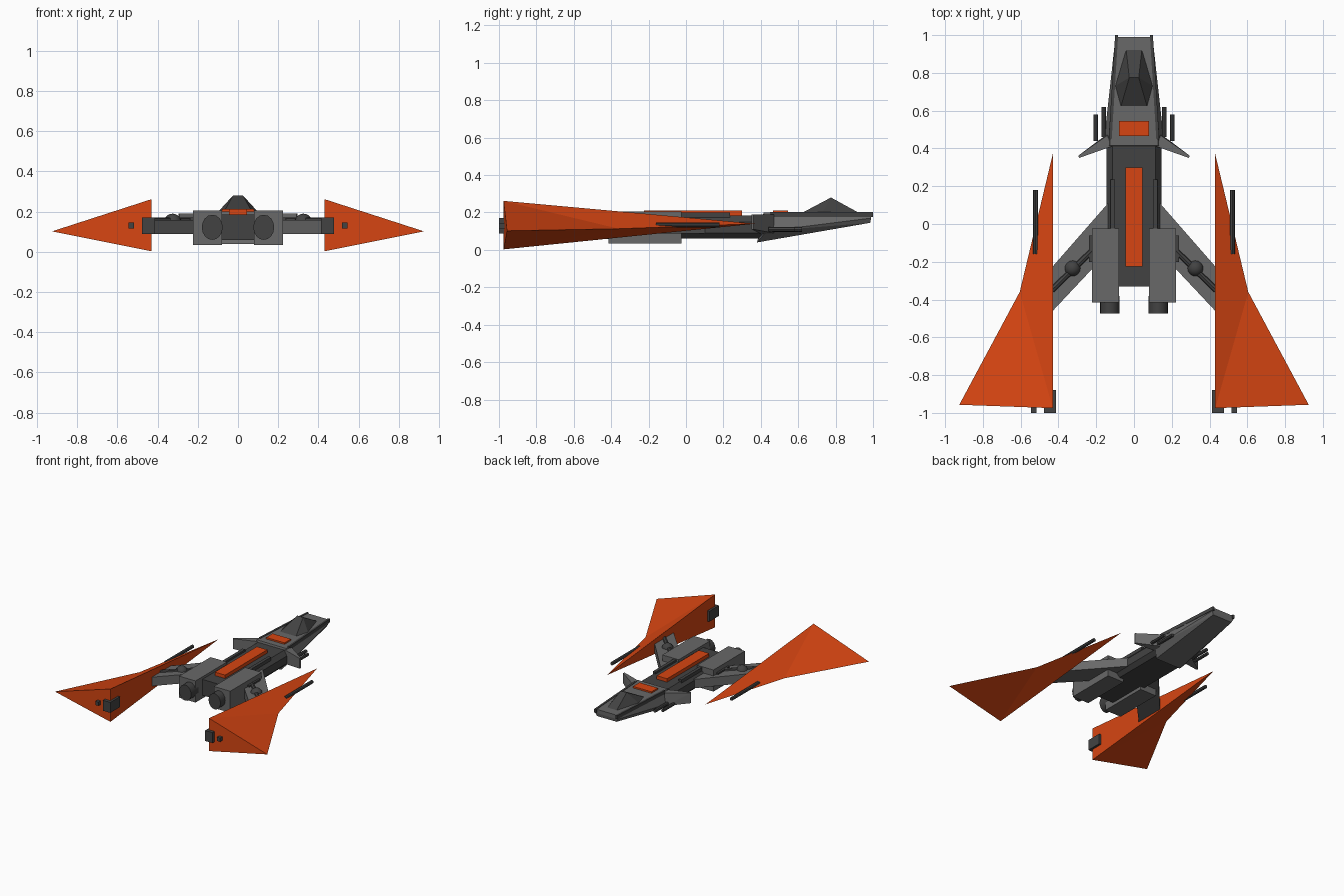
import bpy, bmesh, math
from mathutils import Matrix, Vector

if "Cube" in bpy.data.objects:
    bpy.data.objects.remove(bpy.data.objects["Cube"])


def material(name, rgb):
    m = bpy.data.materials.new(name)
    m.diffuse_color = (*rgb, 1)
    m.use_nodes = True
    m.node_tree.nodes["Principled BSDF"].inputs["Base Color"].default_value = m.diffuse_color
    return m


ORANGE = material("orange paint", (0.68, 0.06, 0.006))
GREY = material("hull grey", (0.14, 0.14, 0.14))
DARK = material("dark grey", (0.055, 0.055, 0.055))


def finish(name, bm, mat, mirror):
    bmesh.ops.recalc_face_normals(bm, faces=bm.faces)
    me = bpy.data.meshes.new(name)
    bm.to_mesh(me)
    bm.free()
    me.materials.append(mat)
    ob = bpy.data.objects.new(name, me)
    bpy.context.collection.objects.link(ob)
    if mirror:  # all meshes are in world space, so x = 0 is the mirror plane
        mod = ob.modifiers.new("mirror", 'MIRROR')
        mod.use_mirror_merge = False
    return ob


def hull(name, pts, mat, mirror=False, symmetric=False):
    """Convex solid around a few corner points."""
    bm = bmesh.new()
    if symmetric:
        pts = pts + [(-x, y, z) for x, y, z in pts if x]
    for p in pts:
        bm.verts.new(p)
    bmesh.ops.convex_hull(bm, input=bm.verts[:])
    bmesh.ops.dissolve_limit(bm, angle_limit=0.01, verts=bm.verts[:], edges=bm.edges[:])
    return finish(name, bm, mat, mirror)


def box(name, x, y, z, mat, mirror=False):
    return hull(name, [(a, b, c) for a in x for b in y for c in z], mat, mirror)


def rod(name, a, b, r, mat, sides=8, squash=1.0):
    """Mirrored cylinder from a to b; squash stretches it vertically."""
    a, b = Vector(a), Vector(b)
    d = b - a
    bm = bmesh.new()
    m = (Matrix.Translation((a + b) / 2) @ Matrix.Diagonal((1, 1, squash, 1))
         @ d.to_track_quat('Z', 'Y').to_matrix().to_4x4())
    bmesh.ops.create_cone(bm, cap_ends=True, segments=sides, radius1=r, radius2=r,
                          depth=d.length, matrix=m)
    ob = finish(name, bm, mat, True)
    if sides > 8:
        for p in ob.data.polygons:
            p.use_smooth = len(p.vertices) == 4
        bpy.context.view_layer.objects.active = ob
        ob.select_set(True)
        bpy.ops.object.shade_smooth_by_angle(angle=math.radians(40))
        ob.select_set(False)
    return ob


# Nose section: wedge deepening toward the rear
hull("nose", [(0.088, 0.99, 0.2), (0.098, 0.99, 0.17), (0.085, 0.985, 0.145),
              (0.128, 0.415, 0.2), (0.16, 0.43, 0.1), (0.11, 0.38, 0.04)],
     GREY, symmetric=True)
# Dark rails along the top edges of the nose
hull("nose_rail", [(x + dx, y, z) for x, y in ((0.084, 1.0), (0.118, 0.45))
                   for dx in (0, 0.016) for z in (0.175, 0.203)], DARK, mirror=True)

# Faceted canopy
hull("canopy", [(0.042, 0.925, 0.198), (0.1, 0.73, 0.198), (0.07, 0.62, 0.198),
                (0.025, 0.775, 0.28)], DARK, symmetric=True)

# Swept winglets behind the nose
hull("winglet", [(0.14, 0.47, 0.19), (0.15, 0.47, 0.09), (0.12, 0.41, 0.19), (0.12, 0.41, 0.08),
                 (0.295, 0.362, 0.19), (0.295, 0.362, 0.11),
                 (0.29, 0.35, 0.19), (0.29, 0.35, 0.11)], GREY, mirror=True)

# Paired nose guns
rod("nose_gun_inner", (0.16, 0.46, 0.11), (0.16, 0.62, 0.11), 0.013, DARK)
rod("nose_gun_outer", (0.202, 0.44, 0.11), (0.202, 0.58, 0.11), 0.012, DARK)

# Central fuselage
hull("fuselage", [(x, y, z) for y in (0.43, -0.33)
                  for x, z in ((0.115, 0.185), (0.145, 0.15), (0.145, 0.09), (0.115, 0.06))],
     DARK, symmetric=True)
box("spine_rod", (0.1, 0.125), (-0.05, 0.235), (0.17, 0.2), DARK, mirror=True)

# Orange panels on the spine
box("front_panel", (-0.08, 0.08), (0.465, 0.545), (0.19, 0.212), ORANGE)
box("spine_panel", (-0.045, 0.045), (-0.225, 0.3), (0.18, 0.212), ORANGE)

# Engine pods and nozzles
box("engine_pod", (0.08, 0.223), (-0.415, -0.023), (0.035, 0.205), GREY, mirror=True)
rod("nozzle", (0.128, -0.38, 0.122), (0.128, -0.475, 0.122), 0.052, DARK, 16, 1.2)
box("pod_bracket", (0.215, 0.238), (-0.2, -0.06), (0.09, 0.17), DARK, mirror=True)

# Diagonal arms holding the wings, with a strut and ball joint
hull("wing_arm", [(x, y, z) for x, y in ((0.12, 0.13), (0.435, -0.23), (0.435, -0.465), (0.12, -0.13))
                  for z in (0.088, 0.158)], GREY, mirror=True)
rod("arm_strut", (0.21, -0.13, 0.155), (0.435, -0.35, 0.155), 0.017, DARK)
bm = bmesh.new()
bmesh.ops.create_uvsphere(bm, u_segments=16, v_segments=10, radius=0.043,
                          matrix=Matrix.Translation((0.325, -0.235, 0.147)))
for f in bm.faces:
    f.smooth = True
finish("arm_joint", bm, DARK, True)

# Blade wings: nose, upper rear, lower rear, outer tip, leading-edge kink
bm = bmesh.new()
n, t, b, o, k = [bm.verts.new(p) for p in (
    (0.43, 0.37, 0.14), (0.43, -0.975, 0.262), (0.43, -0.975, 0.003),
    (0.925, -0.957, 0.102), (0.605, -0.36, 0.113))]
for face in ((n, t, k), (t, o, k), (n, k, b), (b, k, o), (n, b, t), (t, b, o)):
    bm.faces.new(face)
finish("wing", bm, ORANGE, True)

# Wing guns and rear wing fittings
rod("wing_gun", (0.521, -0.16, 0.133), (0.521, 0.18, 0.133), 0.013, DARK)
box("wing_thruster", (0.413, 0.477), (-1.0, -0.88), (0.088, 0.17), DARK, mirror=True)
box("wing_rear_light", (0.517, 0.544), (-1.0, -0.95), (0.115, 0.145), DARK, mirror=True)
